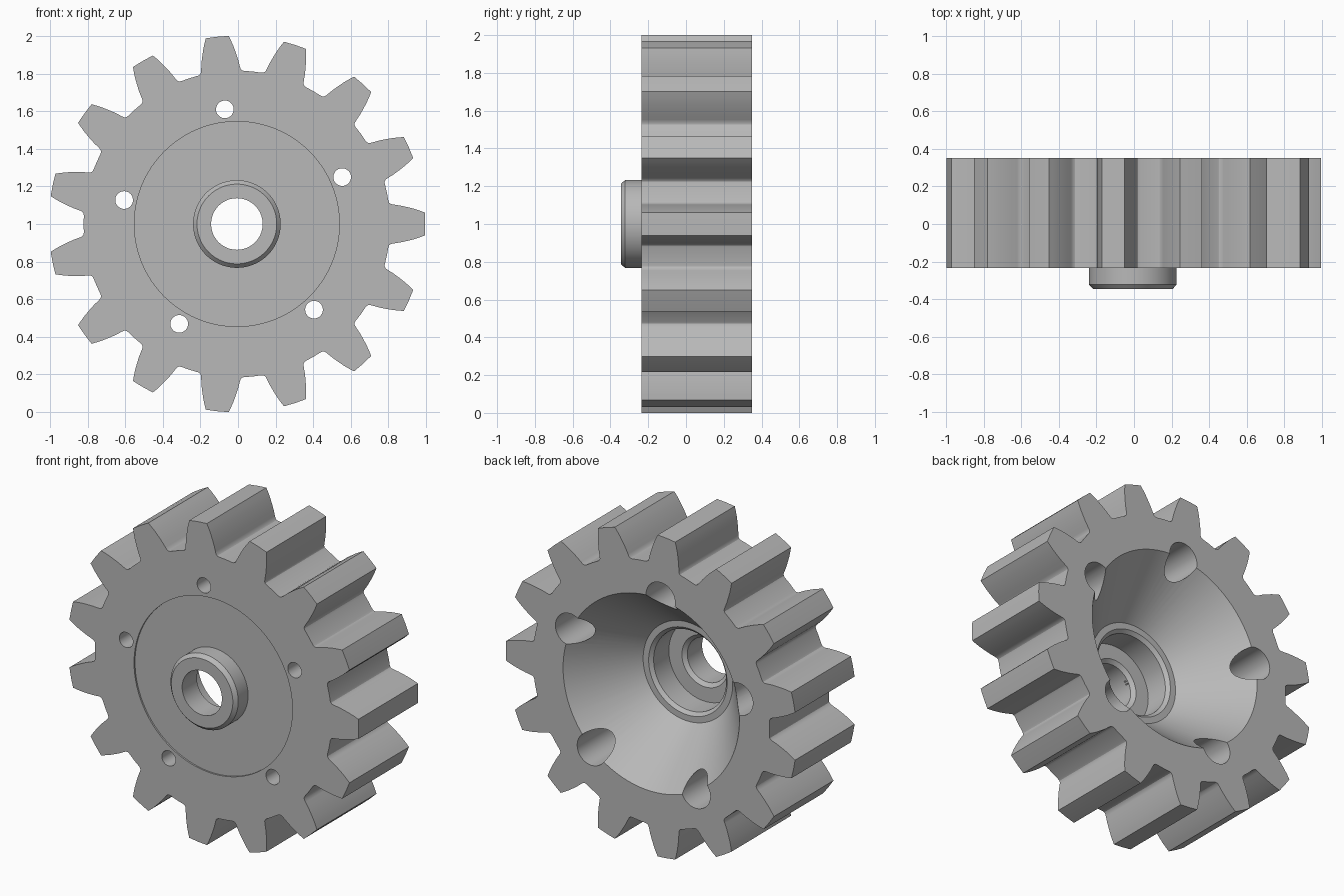
import bpy, bmesh, math
from mathutils import Vector

if "Cube" in bpy.data.objects:
    bpy.data.objects.remove(bpy.data.objects["Cube"])

CENTRE = Vector((-0.006, 0, 1.0))
TEETH = 15
FRONT, BACK, RECESS = -0.235, 0.35, -0.225

steel = bpy.data.materials.new("grey steel")
steel.use_nodes = True
steel.diffuse_color = (0.48, 0.48, 0.48, 1)
steel.node_tree.nodes["Principled BSDF"].inputs["Base Color"].default_value = steel.diffuse_color


def finish(name, bm, offset=Vector()):
    bmesh.ops.recalc_face_normals(bm, faces=bm.faces)
    bmesh.ops.translate(bm, verts=bm.verts, vec=CENTRE + offset)
    mesh = bpy.data.meshes.new(name)
    bm.to_mesh(mesh)
    bm.free()
    mesh.materials.append(steel)
    obj = bpy.data.objects.new(name, mesh)
    bpy.context.collection.objects.link(obj)
    return obj


def lathe(name, profile, steps=96, offset=Vector()):
    """Spin a closed (radius, y) profile around the y axis."""
    bm = bmesh.new()
    verts = [bm.verts.new((r, y, 0)) for r, y in profile]
    edges = [bm.edges.new((v, verts[i - 1])) for i, v in enumerate(verts)]
    bmesh.ops.spin(bm, geom=verts + edges, cent=(0, 0, 0), axis=(0, 1, 0),
                   angle=math.tau, steps=steps)
    bmesh.ops.remove_doubles(bm, verts=bm.verts, dist=1e-5)
    # drop the edges and faces that collapsed on the axis
    bmesh.ops.delete(bm, geom=[e for e in bm.edges if not e.link_faces], context='EDGES')
    return finish(name, bm, offset)


def rod(name, radius, y0, y1, steps, offset=Vector()):
    return lathe(name, [(0, y0), (radius, y0), (radius, y1), (0, y1)], steps, offset)


def cut(obj, cutter):
    mod = obj.modifiers.new("cut", 'BOOLEAN')
    mod.operation = 'DIFFERENCE'
    mod.solver = 'EXACT'
    mod.object = cutter
    bpy.context.view_layer.objects.active = obj
    bpy.ops.object.modifier_apply(modifier=mod.name)
    bpy.data.objects.remove(cutter)


# Toothed body: one tooth flank (radius, half width), mirrored and repeated
flank = [(0.815, 0.124), (0.818, 0.113), (0.826, 0.106), (0.842, 0.103),
         (0.875, 0.098), (0.91, 0.09), (0.945, 0.081), (0.975, 0.071), (1.001, 0.061)]
half = [(r, math.asin(w / r)) for r, w in flank]
tooth = [(r, -a) for r, a in half] + [(1.001, 0)] + half[::-1]
tooth.append((0.815, math.pi / TEETH))
bm = bmesh.new()
outline = []
for i in range(TEETH):
    for r, a in tooth:
        t = a + i * math.tau / TEETH
        outline.append(bm.verts.new((r * math.cos(t), FRONT, r * math.sin(t))))
cap = bm.faces.new(outline)
solid = bmesh.ops.extrude_face_region(bm, geom=[cap], use_keep_orig=True)
bmesh.ops.translate(bm, vec=(0, BACK - FRONT, 0),
                    verts=[g for g in solid["geom"] if isinstance(g, bmesh.types.BMVert)])
gear = finish("gear_body", bm)

# Conical back cavity, bearing seat and bore
cut(gear, lathe("cavity", [(0, 0.4), (0.6485, 0.4), (0.308, -0.01), (0.27, -0.01),
                           (0.25, -0.03), (0.25, -0.18), (0.16, -0.18),
                           (0.137, -0.2), (0.137, -0.3), (0, -0.3)]))

# Shallow round recess on the front
cut(gear, rod("recess", 0.545, -0.3, RECESS, 96))

# Five bolt holes, counterbored from the back
for i in range(5):
    t = math.radians(24 + 72 * i)
    spot = Vector((math.cos(t), 0, math.sin(t))) * 0.613
    cut(gear, lathe("bolt_hole", [(0, -0.3), (0.047, -0.3), (0.047, -0.1),
                                  (0.1, -0.1), (0.1, 0.45), (0, 0.45)], 40, spot))

# Front hub collar with chamfered rim
hub = lathe("front_hub", [(0.137, RECESS), (0.233, RECESS), (0.233, -0.322),
                          (0.212, -0.345), (0.137, -0.345)])

# Smooth curved walls, crisp edges
for obj in (gear, hub):
    bpy.ops.object.select_all(action='DESELECT')
    obj.select_set(True)
    bpy.context.view_layer.objects.active = obj
    bpy.ops.object.shade_smooth_by_angle(angle=math.radians(28))
